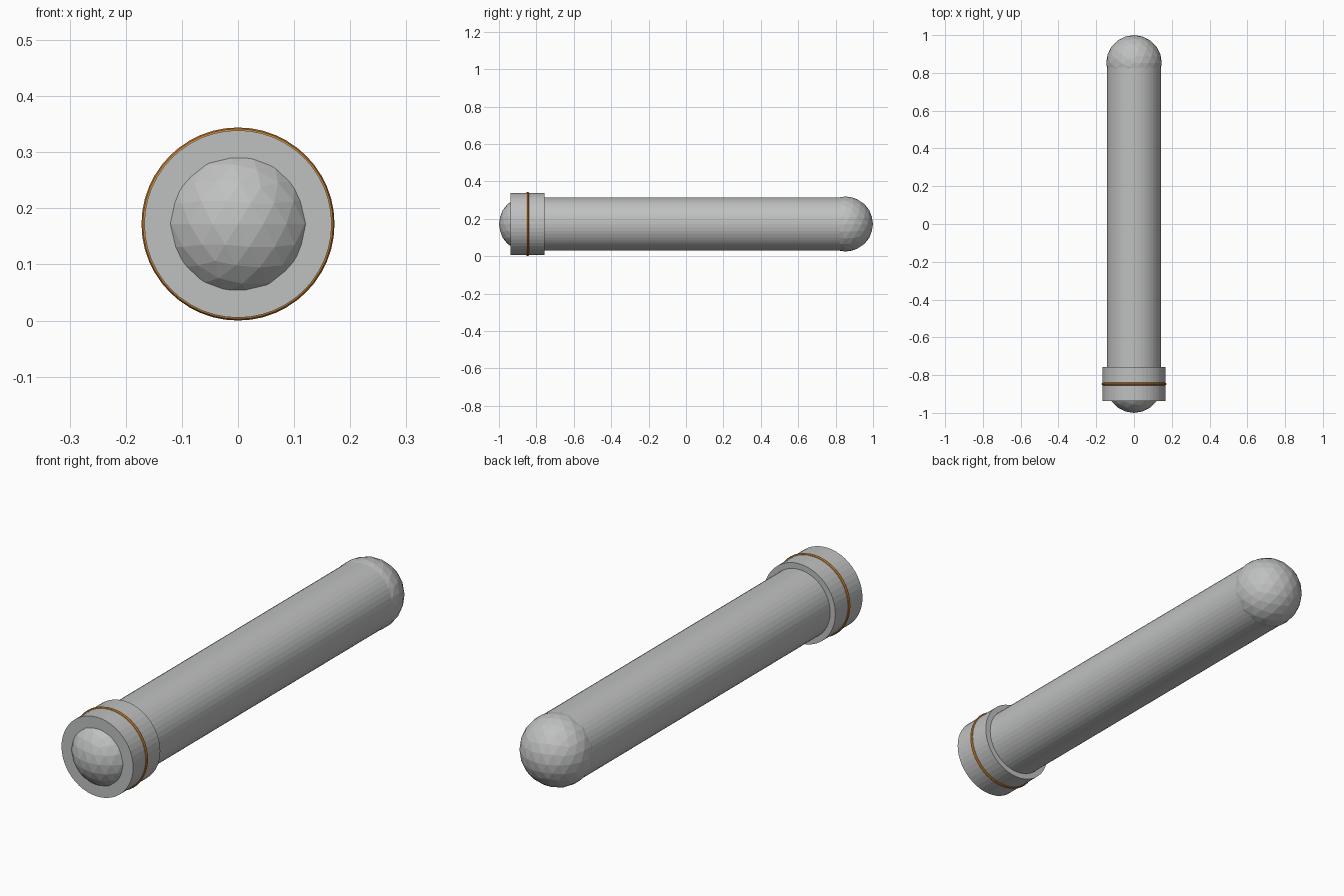
import bpy, math

if "Cube" in bpy.data.objects:
    bpy.data.objects.remove(bpy.data.objects["Cube"])

CZ = 0.172            # height of the tube axis
ALONG_Y = (math.pi / 2, 0, 0)


def material(name, rgb):
    m = bpy.data.materials.new(name)
    m.diffuse_color = (*rgb, 1)
    m.use_nodes = True
    m.node_tree.nodes["Principled BSDF"].inputs["Base Color"].default_value = m.diffuse_color
    return m


grey = material("grey metal", (0.52, 0.53, 0.525))
orange = material("orange copper", (0.60, 0.23, 0.035))


def finish(name, mat):
    ob = bpy.context.object
    ob.name = name
    ob.data.materials.append(mat)
    return ob


def tube(name, radius, y0, y1):
    bpy.ops.mesh.primitive_cylinder_add(vertices=48, radius=radius, depth=y1 - y0,
                                        location=(0, (y0 + y1) / 2, CZ), rotation=ALONG_Y)
    return finish(name, grey)


# Long barrel and wider front collar
tube("barrel", 0.143, -0.85, 0.853)
tube("front_collar", 0.167, -0.937, -0.756)

# Faceted ball at each end
for name, y in (("front_ball", -0.853), ("rear_ball", 0.853)):
    bpy.ops.mesh.primitive_ico_sphere_add(subdivisions=3, radius=0.147, location=(0, y, CZ))
    finish(name, grey)

# Thin coloured band around the collar
bpy.ops.mesh.primitive_torus_add(major_segments=48, minor_segments=8, major_radius=0.164,
                                 minor_radius=0.008, location=(0, -0.847, CZ), rotation=ALONG_Y)
finish("collar_band", orange)
